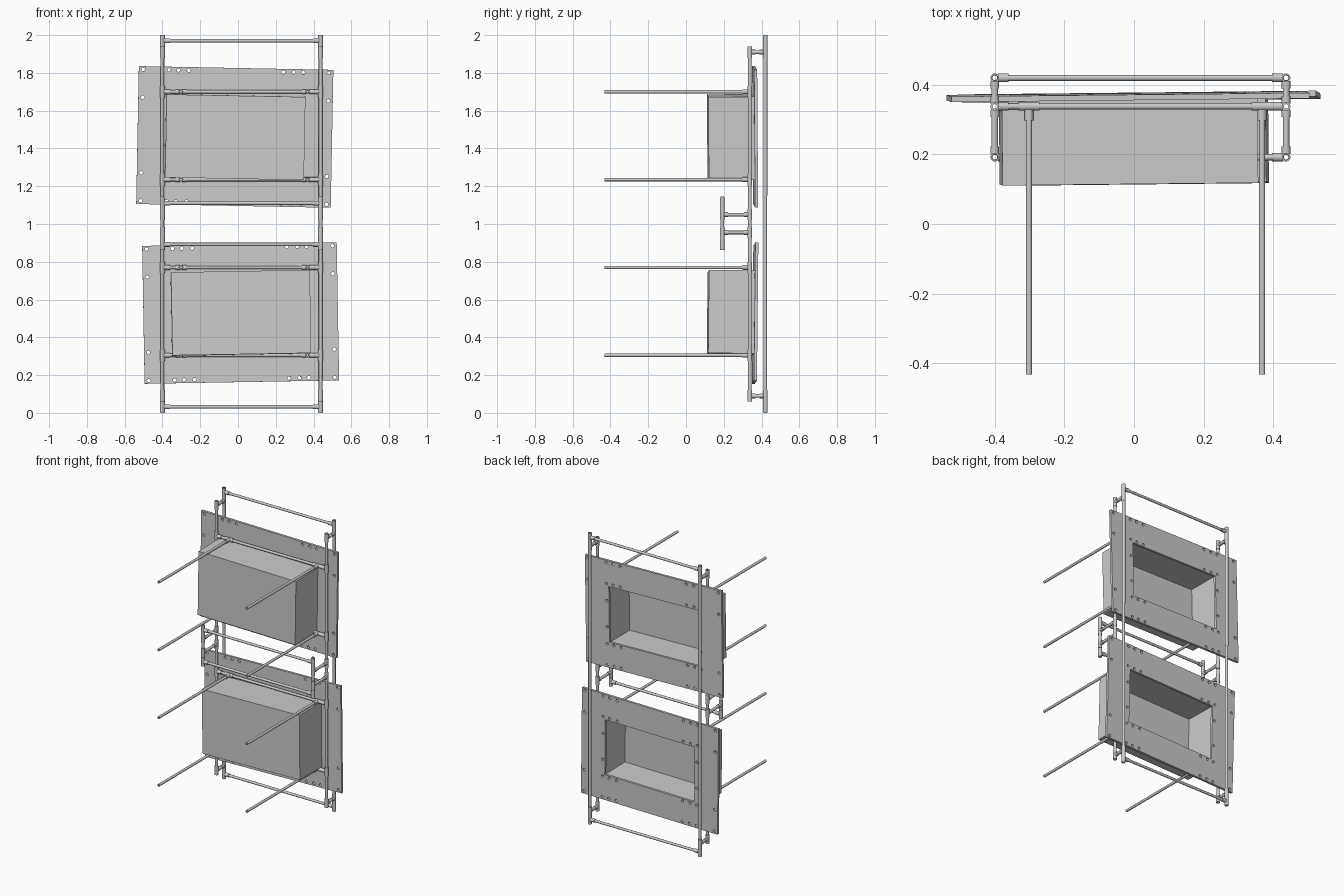
import bpy, bmesh, math
from mathutils import Vector, Matrix, Euler

if "Cube" in bpy.data.objects:
    bpy.data.objects.remove(bpy.data.objects["Cube"])

XS = (-0.40, 0.437)          # left and right post positions
Y_BACK, Y_FRONT, Y_BAR = 0.42, 0.338, 0.192
ROD_X = (-0.302, 0.368)
R, RS = 0.0095, 0.0125       # tube and fitting radii


def finish(name, bm):
    bmesh.ops.recalc_face_normals(bm, faces=bm.faces[:])
    me = bpy.data.meshes.new(name)
    bm.to_mesh(me)
    bm.free()
    ob = bpy.data.objects.new(name, me)
    bpy.context.collection.objects.link(ob)
    return ob


def tube(name, a, b, r=R, wall=0.003, n=20):
    """Hollow round tube from a to b."""
    a, b = Vector(a), Vector(b)
    d = b - a
    q = d.to_track_quat('Z', 'Y')
    bm = bmesh.new()
    rings = []
    for rr, h in ((r, 0), (r, d.length), (r - wall, d.length), (r - wall, 0)):
        rings.append([bm.verts.new(a + q @ Vector((rr * math.cos(2 * math.pi * i / n),
                                                   rr * math.sin(2 * math.pi * i / n), h)))
                      for i in range(n)])
    for k in range(4):
        p, s = rings[k], rings[(k + 1) % 4]
        for i in range(n):
            j = (i + 1) % n
            bm.faces.new((p[i], p[j], s[j], s[i]))
    ob = finish(name, bm)
    ob.data.shade_smooth()
    bpy.ops.object.select_all(action='DESELECT')
    ob.select_set(True)
    bpy.context.view_layer.objects.active = ob
    bpy.ops.object.shade_smooth_by_angle(angle=math.radians(40))
    return ob


def tee(p, run, stub, half=0.03, reach=0.04):
    """Pipe fitting: sleeve along 'run' with a stub towards 'stub'."""
    p, run, stub = Vector(p), Vector(run), Vector(stub)
    tube("tee_sleeve", p - run * half, p + run * half, RS, 0.004)
    tube("tee_stub", p + stub * 0.009, p + stub * reach, RS, 0.004)


def crossbar(name, y, z):
    """Horizontal bar between the two posts, with tees at both ends."""
    tube(name, (XS[0] + 0.01, y, z), (XS[1] - 0.01, y, z), 0.0088)
    for x, s in zip(XS, (1, -1)):
        tee((x, y, z), (0, 0, 1), (s, 0, 0))


def connector(x, y0, y1, z):
    """Short depth tube joining two posts."""
    tube("depth_tube", (x, y0 + 0.01, z), (x, y1 - 0.01, z))
    tee((x, y0, z), (0, 0, 1), (0, 1, 0), reach=0.03)
    tee((x, y1, z), (0, 0, 1), (0, -1, 0), reach=0.03)


# Posts and connectors
for x in XS:
    tube("back_post_upper", (x, Y_BACK, 1.15), (x, Y_BACK, 2.0), 0.011)
    tube("back_post_lower", (x, Y_BACK, 0), (x, Y_BACK, 1.15), 0.0098)
    tube("front_post", (x, Y_FRONT, 0.06), (x, Y_FRONT, 1.94))
    tube("middle_post", (x, Y_BAR, 0.862), (x, Y_BAR, 1.145))
    for z in (0.09, 1.91):
        connector(x, Y_FRONT, Y_BACK, z)
    for z in (0.955, 1.05):
        connector(x, Y_BAR, Y_FRONT, z)

# Crossbars
for z in (0.032, 1.97):
    crossbar("back_crossbar", Y_BACK, z)
for z in (0.892, 1.11):
    crossbar("middle_crossbar", Y_BAR, z)

# Crossbars carrying the forward rods
for z in (0.305, 0.77, 1.235, 1.70):
    crossbar("rod_crossbar", Y_FRONT, z)
    for x in ROD_X:
        tee((x, Y_FRONT, z), (1, 0, 0), (0, -1, 0))
        tube("forward_rod", (x, Y_FRONT - 0.01, z), (x, -0.432, z), 0.0088)


def block(bm, size, loc=(0, 0, 0)):
    bmesh.ops.create_cube(bm, size=1, matrix=Matrix.Translation(loc) @
                          Matrix.Diagonal((*size, 1)))


def hole(bm, x, z, r):
    bmesh.ops.create_cone(bm, cap_ends=True, segments=16, radius1=r, radius2=r, depth=0.1,
                          matrix=Matrix.Translation((x, 0, z)) @ Matrix.Rotation(math.pi / 2, 4, 'X'))


def panel(label, loc, rot):
    pose = Matrix.Translation(loc) @ Euler([math.radians(a) for a in rot]).to_matrix().to_4x4()
    # Mounting plate
    bm = bmesh.new()
    block(bm, (1.03, 0.016, 0.73))
    plate = finish(label + "_plate", bm)
    # Window and bolt holes
    bm = bmesh.new()
    block(bm, (0.675, 0.1, 0.38))
    for sx in (-1, 1):
        for sz in (-1, 1):
            for x in (0.25, 0.305, 0.355):
                hole(bm, sx * x, sz * 0.348, 0.0095)
                hole(bm, sx * x, sz * 0.206, 0.0085)
            hole(bm, sx * 0.492, sz * 0.348, 0.0095)
            hole(bm, sx * 0.492, sz * 0.2, 0.0095)
            hole(bm, sx * 0.354, sz * 0.09, 0.0085)
    cutter = finish("hole_cutter", bm)
    cutter.hide_render = True
    mod = plate.modifiers.new("holes", 'BOOLEAN')
    mod.operation, mod.solver, mod.object = 'DIFFERENCE', 'EXACT', cutter
    bpy.context.view_layer.update()
    cut = bpy.data.meshes.new_from_object(
        plate.evaluated_get(bpy.context.evaluated_depsgraph_get()))
    plate.modifiers.clear()
    plate.data = cut
    bpy.data.objects.remove(cutter)
    # Box open at the back
    bm = bmesh.new()
    block(bm, (0.735, 0.242, 0.44), (0, -0.129, 0))
    bm.normal_update()
    back = max(bm.faces, key=lambda f: f.calc_center_median().y)
    bmesh.ops.inset_individual(bm, faces=[back], thickness=0.03)
    face = bmesh.ops.extrude_discrete_faces(bm, faces=[back])["faces"][0]
    bmesh.ops.translate(bm, verts=face.verts, vec=(0, -0.22, 0))
    box = finish(label + "_box", bm)
    for ob in (plate, box):
        ob.matrix_world = pose


panel("upper", (-0.017, 0.366, 1.461), (0.4, 1.1, 0.6))
panel("lower", (0.014, 0.366, 0.528), (-0.6, -1.0, 0.6))
